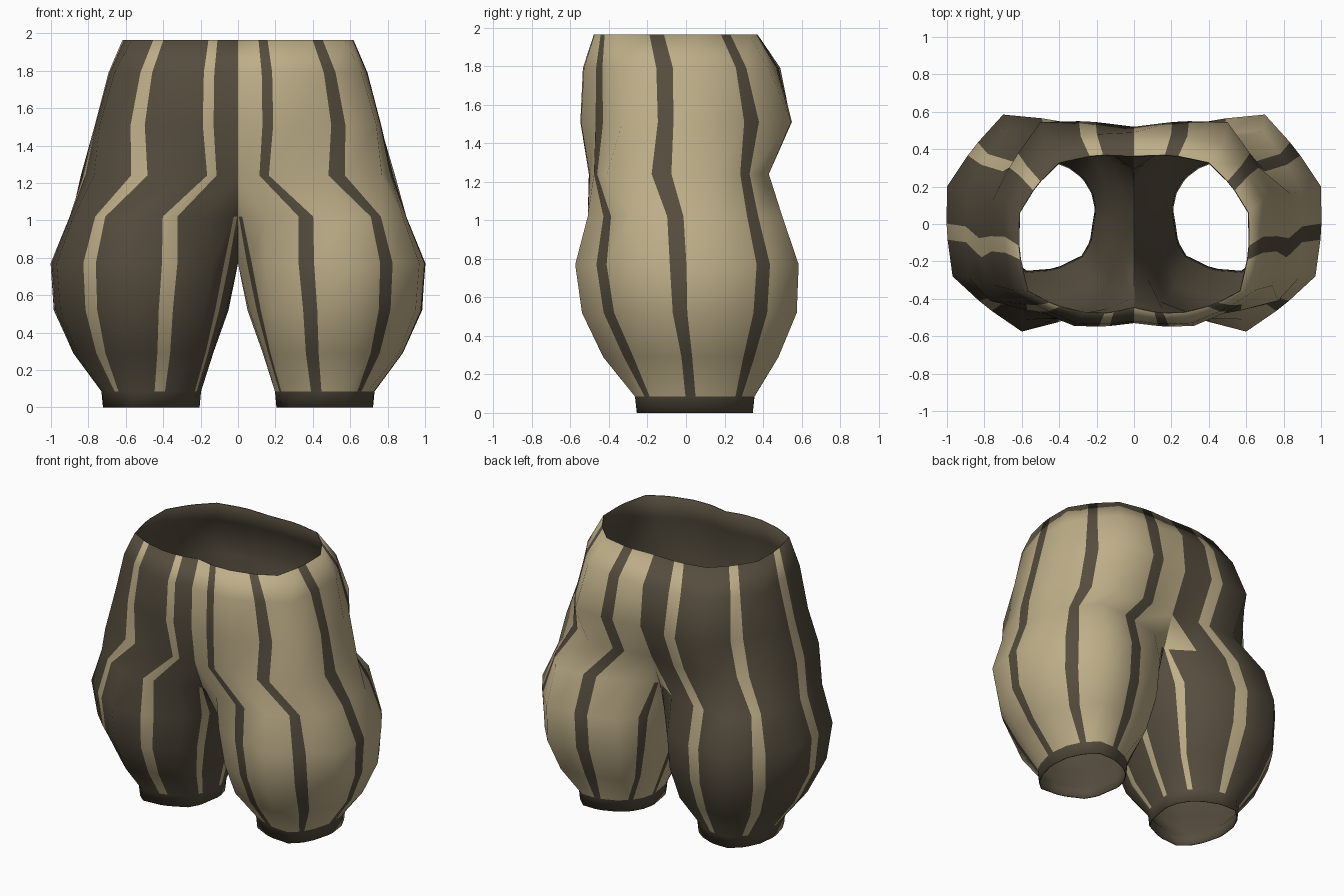
import bpy
import bmesh
from mathutils import Vector

if "Cube" in bpy.data.objects:
    bpy.data.objects.remove(bpy.data.objects["Cube"], do_unlink=True)


def make_material(name, colour):
    mat = bpy.data.materials.new(name)
    mat.use_nodes = True
    mat.diffuse_color = (*colour, 1)
    mat.node_tree.nodes["Principled BSDF"].inputs["Base Color"].default_value = (*colour, 1)
    return mat


TAN, BROWN = 0, 1
materials = [make_material("tan cloth", (.52, .43, .25)),
             make_material("dark brown cloth", (.092, .074, .048))]

# Ring heights from the waist down to the top of the hem
heights = [1.965, 1.79, 1.51, 1.24, 1.02, .77, .52, .29, .085]
FORK, CROTCH = 3, 5                # ring where the legs fork, ring of the lowest crotch edge

# Corner lines of one eight-sided leg: x and y at each height
front_inner = ([0, 0, 0, 0, .15, .14, .18, .21, .27],
               [-.45, -.52, -.53, -.49, -.46, -.42, -.41, -.33, -.18])
front_outer = ([.27, .31, .32, .28, .58, .6, .6, .59, .58],
               [-.475, -.53, -.545, -.5, -.51, -.575, -.54, -.43, -.265])
side_front = ([.57, .66, .74, .77, .88, .97, .95, .86, .695],
              [-.36, -.35, -.33, -.41, -.29, -.28, -.24, -.15, -.12])
side_back = ([.615, .69, .76, .84, .89, 1, .985, .88, .715],
             [.06, .13, .12, .16, .18, .2, .18, .16, .17])
back_outer = ([.4, .48, .5, .48, .69, .7, .7, .66, .58],
              [.33, .43, .545, .43, .5, .585, .575, .48, .355])
back_inner = ([0, 0, 0, 0, .18, .2, .2, .23, .34],
              [.365, .49, .52, .39, .42, .5, .47, .4, .31])
# Inseam lines follow the centre seam above the fork
inseam_back = (back_inner[0][:4] + [0, 0, .06, .14, .215],
               back_inner[1][:4] + [.3, .2, .2, .18, .17])
inseam_front = (front_inner[0][:4] + [0, 0, .06, .14, .21],
                front_inner[1][:4] + [-.4, -.13, -.11, -.07, -.01])
columns = [front_inner, front_outer, side_front, side_back,
           back_outer, back_inner, inseam_back, inseam_front]
SIDES = len(columns)
BACK_SEAM, INSEAM, FRONT_SEAM = 5, 6, 7


def edge_points(a, b, stripe, bulge):
    """Corner, both stripe edges and next corner, bowed slightly outward."""
    out = Vector((b.y - a.y, a.x - b.x)) * bulge
    return [a, a.lerp(b, stripe[0]) + out, a.lerp(b, stripe[1]) + out, b]


def leg_rings():
    rings = []
    for r, z in enumerate(heights):
        corners = [Vector((xs[r], ys[r])) for xs, ys in columns]
        row = []
        for col in range(SIDES):
            stripe = (.41, .59)
            bulge = {0: .05, len(heights) - 1: .08}.get(r, .03)
            if col == INSEAM and r <= CROTCH:
                bulge = 0
            # Inner stripes start at the centre seam
            if r == FORK + 1 and col in (BACK_SEAM, FRONT_SEAM):
                bulge = 0
                stripe = (.85, .97) if col == BACK_SEAM else (.03, .15)
            points = edge_points(corners[col], corners[(col + 1) % SIDES], stripe, bulge)
            row.append([(p.x, p.y, z) for p in points])
        rings.append(row)
    # Hem bottom, slightly narrower than the ring above it
    cx, cy, shrink = .46, .05, .97
    rings.append([[(cx + (x - cx) * shrink, cy + (y - cy) * shrink, 0) for x, y, _ in col]
                  for col in rings[-1]])
    return rings


def add_leg(bm, side, cloth, stripe):
    """One half of the trousers; side is the sign of x."""
    rings = leg_rings()
    for r in range(len(rings) - 1):
        hem = r == len(heights) - 1
        for col in range(SIDES):
            # No inseam panels above the fork
            seam_panel = col in (BACK_SEAM, FRONT_SEAM)
            if (col == INSEAM and r < CROTCH) or (seam_panel and r < FORK):
                continue
            upper, lower = rings[r][col], rings[r + 1][col]
            for i in range(3):
                quad = [lower[i], lower[i + 1], upper[i + 1], upper[i]]
                if side < 0:
                    quad.reverse()
                face = bm.faces.new([bm.verts.new((x * side, y, z)) for x, y, z in quad])
                if hem:
                    face.material_index = BROWN
                elif seam_panel and r == FORK:
                    # The tan cloth spans both gussets at the back
                    face.material_index = TAN if col == BACK_SEAM else cloth
                else:
                    face.material_index = stripe if i == 1 else cloth


# Two-tone trousers, welded along the centre seam
bm = bmesh.new()
add_leg(bm, 1, TAN, BROWN)
add_leg(bm, -1, BROWN, TAN)
bmesh.ops.remove_doubles(bm, verts=bm.verts, dist=.0005)
mesh = bpy.data.meshes.new("striped_trousers")
bm.to_mesh(mesh)
bm.free()
for mat in materials:
    mesh.materials.append(mat)
trousers = bpy.data.objects.new("striped_trousers", mesh)
bpy.context.collection.objects.link(trousers)

# Smooth cloth
bpy.ops.object.select_all(action="DESELECT")
trousers.select_set(True)
bpy.context.view_layer.objects.active = trousers
bpy.ops.object.shade_smooth_by_angle(angle=2)

# Dark lining on the inside
lining = trousers.modifiers.new("lining", "SOLIDIFY")
lining.thickness = .006
lining.offset = -1
lining.material_offset = 1
lining.material_offset_rim = 1
